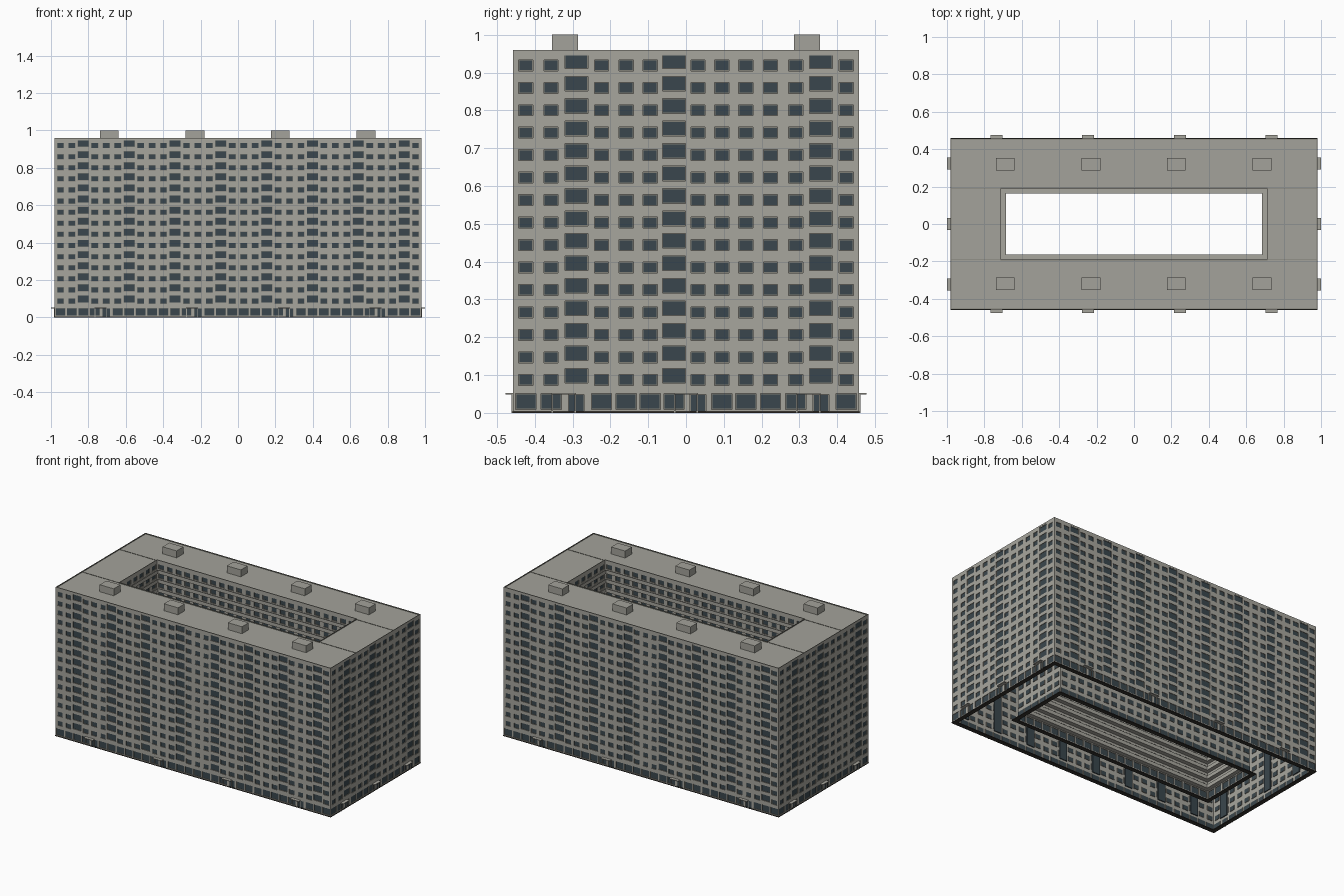
import bpy, bmesh
from mathutils import Vector

cube = bpy.data.objects.get("Cube")
if cube:
    bpy.data.objects.remove(cube)


def material(name, rgb):
    m = bpy.data.materials.new(name)
    m.use_nodes = True
    m.diffuse_color = (*rgb, 1)
    m.node_tree.nodes["Principled BSDF"].inputs["Base Color"].default_value = (*rgb, 1)
    return m


WALL = material("warm grey concrete", (0.39, 0.38, 0.34))
GLASS = material("dark blue glass", (0.042, 0.062, 0.074))
FRAME = material("window frame grey", (0.22, 0.215, 0.185))
BASE = material("dark plinth", (0.035, 0.032, 0.027))
ROOF = material("roof grey", (0.37, 0.365, 0.325))

HX, HY = 0.98, 0.457          # outer half sizes
CX, CY = 0.71, 0.19           # courtyard half sizes
FLOORS, Z0, STEP, TOP = 15, 0.06, 0.0594, 0.96


def finish(name, bm, mats):
    me = bpy.data.meshes.new(name)
    bm.to_mesh(me)
    bm.free()
    for m in mats:
        me.materials.append(m)
    ob = bpy.data.objects.new(name, me)
    bpy.context.collection.objects.link(ob)
    return ob


def ring(name, ox, oy, ix, iy, z0, z1, mat):
    """Rectangular ring prism."""
    bm = bmesh.new()
    signs = [(-1, -1), (1, -1), (1, 1), (-1, 1)]
    loops = [[bm.verts.new((sx * hx, sy * hy, z)) for sx, sy in signs]
             for hx, hy, z in ((ox, oy, z0), (ox, oy, z1), (ix, iy, z1), (ix, iy, z0))]
    for a, b in zip(loops, loops[1:] + loops[:1]):
        for i in range(4):
            j = (i + 1) % 4
            bm.faces.new((a[i], a[j], b[j], b[i]))
    return finish(name, bm, [mat])


def add_box(bm, lo, hi):
    ret = bmesh.ops.create_cube(bm, size=1)
    lo, hi = Vector(lo), Vector(hi)
    for v in ret["verts"]:
        v.co = Vector(((lo[i] + hi[i]) / 2 + v.co[i] * (hi[i] - lo[i]) for i in range(3)))


def frame_of(normal, dist):
    """Map (along wall, outward, up) to world space."""
    n = Vector((*normal, 0))
    u = Vector((-n.y, n.x, 0))
    return lambda a, d, z: u * a + n * (dist + d) + Vector((0, 0, z))


def facade(name, normal, dist, edges, large, doors):
    place = frame_of(normal, dist)
    bm = bmesh.new()

    def loop(a0, a1, z0, z1, d):
        return [bm.verts.new(place(a, d, z))
                for a, z in ((a0, z0), (a1, z0), (a1, z1), (a0, z1))]

    def cell(a0, a1, z0, z1, half, w0, w1):
        # wall border, reveal, frame and glass as nested loops
        c, t, r = (a0 + a1) / 2, 0.002, -0.004
        loops = [loop(a0, a1, z0, z1, 0),
                 loop(c - half, c + half, w0, w1, 0),
                 loop(c - half, c + half, w0, w1, r),
                 loop(c - half + t, c + half - t, w0 + t, w1 - t, r)]
        for a, b, mat in zip(loops, loops[1:], (0, 2, 2)):
            for i in range(4):
                j = (i + 1) % 4
                bm.faces.new((a[i], a[j], b[j], b[i])).material_index = mat
        bm.faces.new(loops[-1]).material_index = 1

    for i, (a0, a1) in enumerate(zip(edges, edges[1:])):
        # shop front or entrance
        if i in doors:
            cell(a0, a1, 0, Z0, 0.021, 0.003, 0.049)
        else:
            cell(a0, a1, 0, Z0, 0.027, 0.009, 0.051)
        # storeys
        for k in range(FLOORS):
            z = Z0 + k * STEP
            if i in large:
                cell(a0, a1, z, z + STEP, 0.0305, z + 0.019, z + 0.058)
            else:
                cell(a0, a1, z, z + STEP, 0.019, z + 0.013, z + 0.042)
    bm.faces.new(loop(edges[0], edges[-1], Z0 + FLOORS * STEP, TOP, 0))
    finish(name, bm, [WALL, GLASS, FRAME])

    # entrance canopies with slim posts
    bm = bmesh.new()

    def wall_box(a0, a1, d0, d1, z0, z1):
        p, q = place(a0, d0, z0), place(a1, d1, z1)
        add_box(bm, [min(s) for s in zip(p, q)], [max(s) for s in zip(p, q)])

    for i in doors:
        a = edges[i]
        wall_box(a - 0.032, a + 0.032, 0, 0.02, 0.049, 0.053)
        for s in (-0.03, 0.03):
            wall_box(a + s - 0.002, a + s + 0.002, 0, 0.004, 0, 0.049)
    if doors:
        finish(name + "_canopies", bm, [WALL])
    else:
        bm.free()

    # tall stairwell glass behind the wide windows
    if large:
        bm = bmesh.new()
        for i in large:
            wall_box(edges[i] + 0.004, edges[i + 1] - 0.004, -0.012, -0.006, Z0, 0.94)
        finish(name + "_stair_glass", bm, [GLASS])


def spaced(a, b, n):
    return [a + (b - a) * i / n for i in range(n)]


# outer walls: the opposite sides repeat by half a turn
long_edges = spaced(-HX, HX, 32) + [HX]
short_edges = spaced(-HY, -CY, 4) + spaced(-CY, CY, 6) + spaced(CY, HY, 4) + [HY]
for side, s in (("front", -1), ("back", 1)):
    facade(side + "_wall", (0, s), HY, long_edges, range(2, 32, 4), range(4, 32, 8))
for side, s in (("left", 1), ("right", -1)):
    facade(side + "_wall", (s, 0), HX, short_edges, (2, 6, 12), (2, 7, 12))

# courtyard walls
court_long = spaced(-CX, CX, 23) + [CX]
court_short = spaced(-CY, CY, 6) + [CY]
for side, s in (("front", 1), ("back", -1)):
    facade("courtyard_" + side + "_wall", (0, s), -CY, court_long, (), ())
for side, s in (("left", -1), ("right", 1)):
    facade("courtyard_" + side + "_wall", (s, 0), -CX, court_short, (), ())

# courtyard galleries
for k in range(FLOORS):
    z = Z0 + k * STEP
    ring(f"gallery_slab_{k + 1}", CX, CY, CX - 0.026, CY - 0.028, z - 0.003, z + 0.003, WALL)
    ring(f"gallery_parapet_{k + 1}", CX - 0.023, CY - 0.025, CX - 0.026, CY - 0.028,
         z + 0.003, z + 0.02, WALL)

# roof, parapets and plinth
ring("roof", HX - 0.001, HY - 0.001, CX + 0.001, CY + 0.001, 0.945, 0.955, ROOF)
ring("outer_parapet", HX, HY, HX - 0.004, HY - 0.004, 0.951, TOP, FRAME)
ring("inner_parapet", CX + 0.004, CY + 0.004, CX, CY, 0.951, TOP, FRAME)
ring("outer_plinth", HX + 0.002, HY + 0.002, HX - 0.025, HY - 0.025, 0, 0.005, BASE)
ring("inner_plinth", CX + 0.025, CY + 0.025, CX - 0.002, CY - 0.002, 0, 0.005, BASE)

# roof joints between the wings
bm = bmesh.new()
for sx in (-1, 1):
    for sy in (-1, 1):
        xs = sorted((sx * CX, sx * (HX - 0.004)))
        add_box(bm, (xs[0], sy * CY - 0.0015, 0.953), (xs[1], sy * CY + 0.0015, 0.957))
finish("roof_joints", bm, [FRAME])

# rooftop stair houses
bm = bmesh.new()
for x in (-0.688, -0.23, 0.226, 0.684):
    for y in (-0.32, 0.32):
        add_box(bm, (x - 0.05, y - 0.034, 0.95), (x + 0.05, y + 0.034, 1.0))
finish("rooftop_houses", bm, [ROOF])
